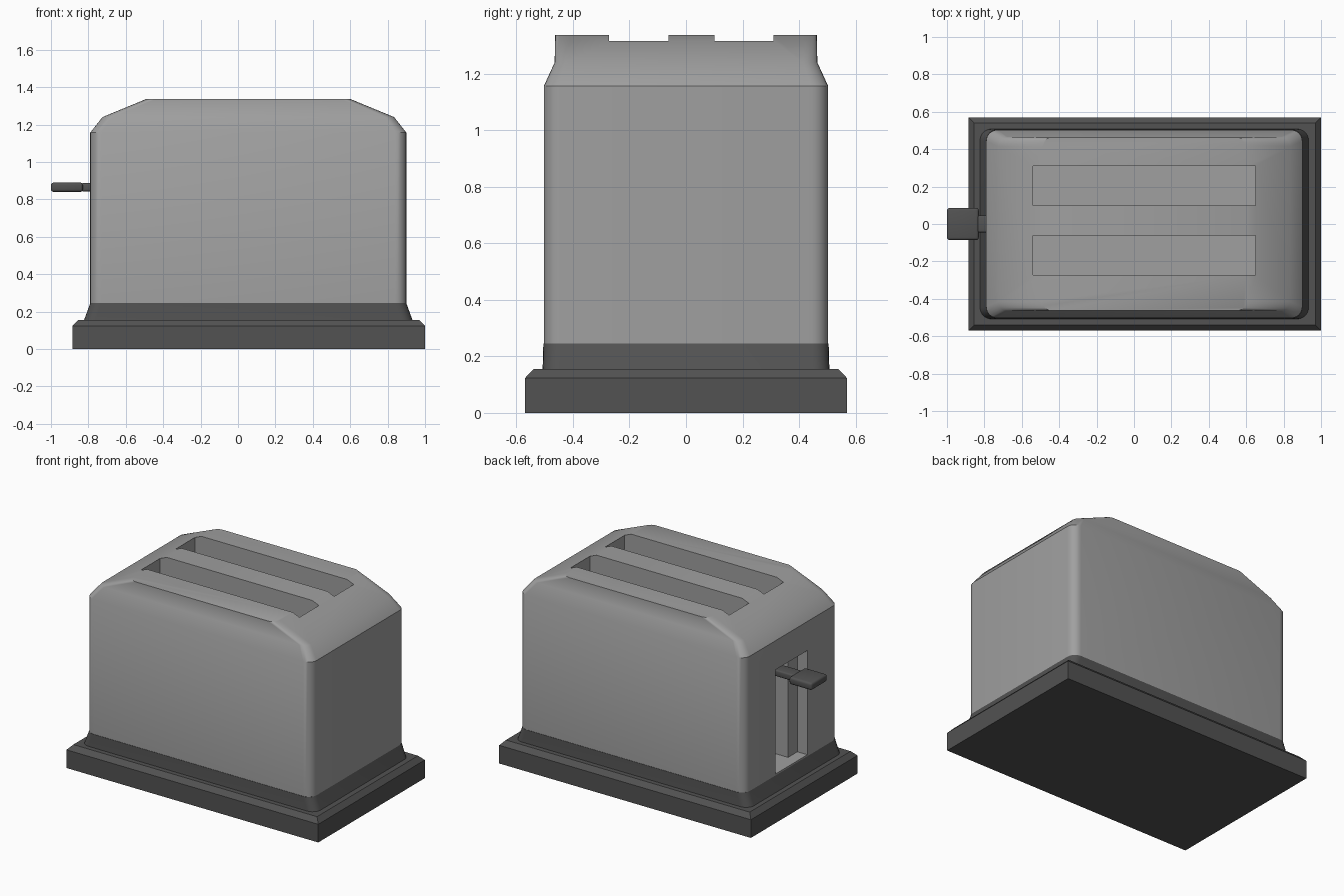
import bpy, bmesh, math

if "Cube" in bpy.data.objects:
    bpy.data.objects.remove(bpy.data.objects["Cube"])


def material(name, v):
    m = bpy.data.materials.new(name)
    m.diffuse_color = (v, v, v, 1)
    m.use_nodes = True
    m.node_tree.nodes["Principled BSDF"].inputs["Base Color"].default_value = m.diffuse_color
    return m


grey = material("grey_metal", 0.35)
dark = material("dark_plastic", 0.085)


def outline(x0, x1, hy, r, seg=6):
    """Rounded rectangle, counter-clockwise; r = 0 gives plain corners."""
    corners = [(x1, hy, 1, 1), (x0, hy, -1, 1), (x0, -hy, -1, -1), (x1, -hy, 1, -1)]
    if r == 0:
        return [(x, y) for x, y, _, _ in corners]
    pts = []
    for i, (x, y, sx, sy) in enumerate(corners):
        for k in range(seg + 1):
            a = math.radians(90 * (i + k / seg))
            pts.append((x - sx * r + r * math.cos(a), y - sy * r + r * math.sin(a)))
    return pts


def loft(name, rings, mat):
    """Closed solid through rings of (z, x0, x1, half_y, radius)."""
    bm = bmesh.new()
    loops = [[bm.verts.new((x, y, z)) for x, y in outline(x0, x1, hy, r)]
             for z, x0, x1, hy, r in rings]
    n = len(loops[0])
    for a, b in zip(loops, loops[1:]):
        for i in range(n):
            j = (i + 1) % n
            bm.faces.new((a[i], a[j], b[j], b[i]))
    bm.faces.new(loops[0][::-1])
    bm.faces.new(loops[-1])
    return finish(name, bm, mat)


def finish(name, bm, mat):
    bmesh.ops.recalc_face_normals(bm, faces=bm.faces[:])
    me = bpy.data.meshes.new(name)
    bm.to_mesh(me)
    bm.free()
    ob = bpy.data.objects.new(name, me)
    bpy.context.collection.objects.link(ob)
    me.materials.append(mat)
    return ob


def box(name, x, y, z, mat, bevel=0, upright_only=False):
    """Box between limits; optional rounding of all or only vertical edges."""
    bm = bmesh.new()
    bmesh.ops.create_cube(bm, size=1)
    for v in bm.verts:
        v.co = [(lo + hi) / 2 + c * (hi - lo) for c, (lo, hi) in zip(v.co, (x, y, z))]
    if bevel:
        bmesh.ops.bevel(bm, geom=bm.edges[:], offset=bevel, segments=3,
                        profile=0.5, affect='EDGES')
    return finish(name, bm, mat)


def activate(ob):
    bpy.ops.object.select_all(action='DESELECT')
    ob.select_set(True)
    bpy.context.view_layer.objects.active = ob


def smooth(ob, deg=32):
    activate(ob)
    bpy.ops.object.shade_smooth_by_angle(angle=math.radians(deg))


# Plinth with chamfered top edge
loft("base", [(0, -0.885, 1.0, 0.57, 0), (0.123, -0.885, 1.0, 0.57, 0),
              (0.155, -0.855, 0.97, 0.54, 0)], dark)

# Flared skirt between plinth and body
skirt = loft("skirt", [(0.15, -0.825, 0.935, 0.508, 0.06),
                       (0.19, -0.81, 0.92, 0.506, 0.06),
                       (0.245, -0.79, 0.90, 0.505, 0.06)], dark)

# Body shell with sloped shoulders
body = loft("body", [(0.245, -0.79, 0.90, 0.503, 0.06),
                     (1.157, -0.79, 0.90, 0.503, 0.06),
                     (1.24, -0.725, 0.835, 0.465, 0.05),
                     (1.337, -0.49, 0.60, 0.463, 0.05)], grey)

# Bread slots, lever recess and the narrow lever channel
cutters = [box("slot_cutter", (-0.54, 0.65), (y, y + 0.21), (0.35, 1.5), grey)
           for y in (0.10, -0.272)]
cutters.append(box("recess_cutter", (-0.9, -0.715), (-0.17, 0.17), (0.255, 0.96), grey))
cutters.append(box("channel_cutter", (-0.8, -0.58), (-0.07, 0.07), (0.255, 0.96), grey))
for c in cutters:
    activate(body)
    m = body.modifiers.new("cut", 'BOOLEAN')
    m.operation, m.object, m.solver = 'DIFFERENCE', c, 'EXACT'
    bpy.ops.object.modifier_apply(modifier=m.name)
    bpy.data.objects.remove(c)

# Push lever
knob = box("lever_knob", (-1.0, -0.83), (-0.086, 0.086), (0.84, 0.89), dark, 0.014)
stem = box("lever_stem", (-0.84, -0.585), (-0.045, 0.045), (0.843, 0.887), dark, 0.01)

for ob in (skirt, body, knob, stem):
    smooth(ob)
